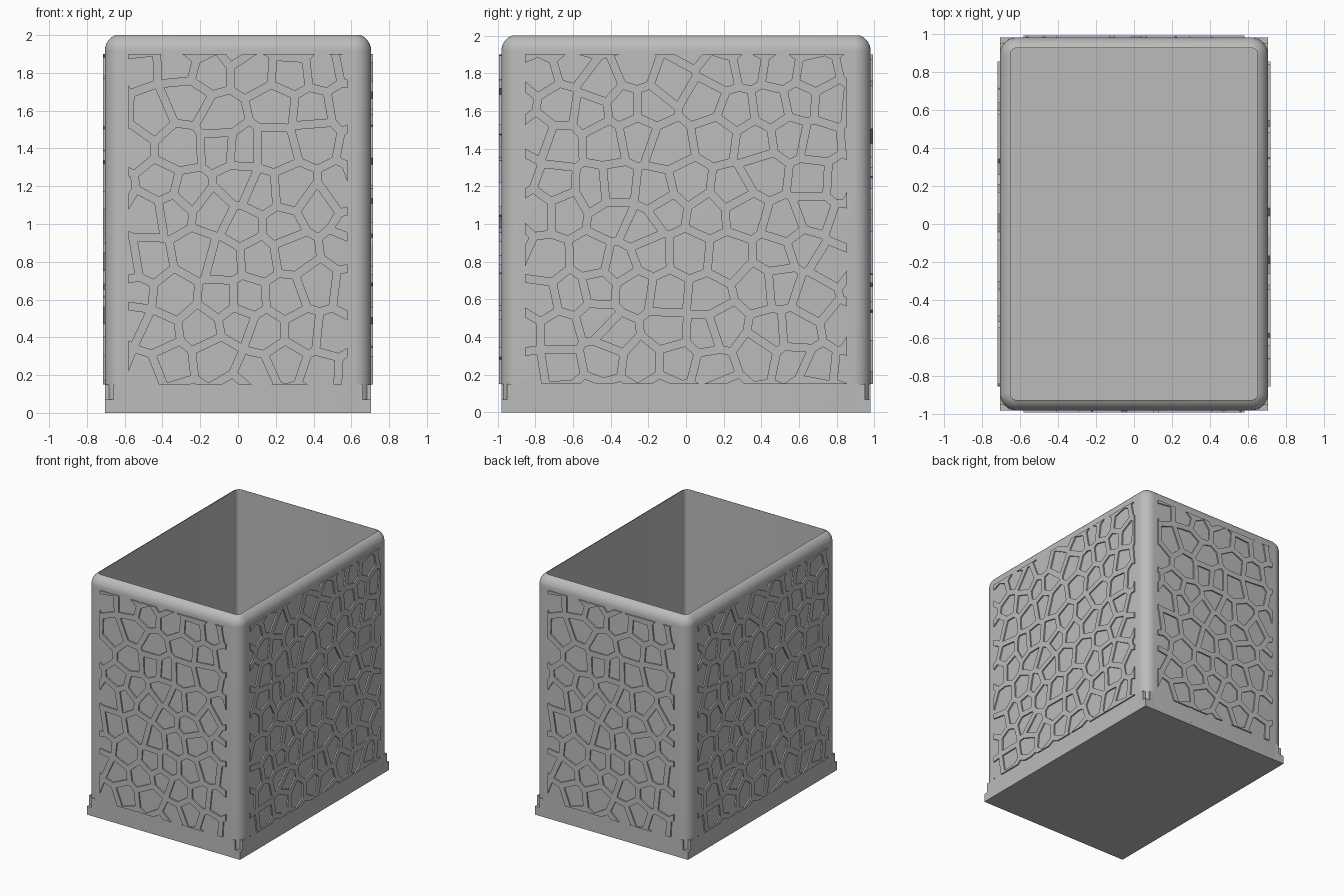
import bpy, bmesh, math, random
from mathutils import Matrix, Vector

HX, HY, H = 0.705, 0.98, 2.0      # half width, half depth, height
R, WALL = 0.09, 0.055             # corner radius, wall thickness
PLATE, SKIRT, TOP = 0.07, 0.15, 1.9
FLOOR = 0.08
RIB, RELIEF, SINK = 0.045, 0.011, 0.005
SEG = 8

cube = bpy.data.objects.get("Cube")
if cube:
    bpy.data.objects.remove(cube, do_unlink=True)

grey = bpy.data.materials.new("matte_grey")
grey.use_nodes = True
grey.diffuse_color = (0.5, 0.5, 0.5, 1)
grey.node_tree.nodes["Principled BSDF"].inputs["Base Color"].default_value = (0.5, 0.5, 0.5, 1)


def add_object(name, mesh):
    if not mesh.materials:
        mesh.materials.append(grey)
    ob = bpy.data.objects.new(name, mesh)
    bpy.context.collection.objects.link(ob)
    return ob


def to_mesh(bm, name):
    bmesh.ops.recalc_face_normals(bm, faces=bm.faces[:])
    mesh = bpy.data.meshes.new(name)
    bm.to_mesh(mesh)
    bm.free()
    return mesh


def add_box(name, size, centre):
    bm = bmesh.new()
    bmesh.ops.create_cube(bm, size=1)
    bmesh.ops.scale(bm, vec=size, verts=bm.verts)
    bmesh.ops.translate(bm, vec=centre, verts=bm.verts)
    return add_object(name, to_mesh(bm, name))


def rounded_ring(bm, inset, z):
    """Rounded rectangle of vertices, moved inwards by inset."""
    r = R - inset
    ring = []
    for quarter, (sx, sy) in enumerate([(1, 1), (-1, 1), (-1, -1), (1, -1)]):
        for i in range(SEG + 1):
            a = (quarter + i / SEG) * math.pi / 2
            ring.append(bm.verts.new((sx * (HX - R) + r * math.cos(a),
                                      sy * (HY - R) + r * math.sin(a), z)))
    return ring


# Container: outer wall, rolled rim, inner wall and floor
bm = bmesh.new()
rim_end = math.acos((R - WALL) / R)
rim_z = H - R * math.sin(rim_end)
levels = [(0, 0.02)]
for i in range(SEG + 1):
    a = rim_end * i / SEG
    levels.append((R - R * math.cos(a), rim_z + R * math.sin(a)))
levels.append((WALL, FLOOR))
rings = [rounded_ring(bm, inset, z) for inset, z in levels]
for low, high in zip(rings, rings[1:]):
    for i in range(len(low)):
        j = (i + 1) % len(low)
        bm.faces.new((low[i], low[j], high[j], high[i]))
bm.faces.new(rings[0])
bm.faces.new(rings[-1])
body = add_object("container_wall", to_mesh(bm, "container_wall"))
bpy.ops.object.select_all(action='DESELECT')
body.select_set(True)
bpy.context.view_layer.objects.active = body
bpy.ops.object.shade_smooth_by_angle(angle=math.radians(35))

# Square-cornered base plate and the low skirts flush with each wall
add_box("base_plate", (2 * HX, 2 * HY, PLATE), (0, 0, PLATE / 2))
DEPTH = 0.04
for s, fb, lr in ((-1, "front", "right"), (1, "back", "left")):
    add_box(fb + "_skirt", (1.32, DEPTH, SKIRT - 0.01),
            (0, s * (HY - DEPTH / 2), SKIRT / 2 + 0.005))
    add_box(lr + "_skirt", (DEPTH, 1.9, SKIRT - 0.01),
            (s * (HX - DEPTH / 2), 0, SKIRT / 2 + 0.005))


def clip(poly, line):
    """Keep the part of a convex polygon where n.p + c >= 0."""
    n, c = line
    out = []
    for p, q in zip(poly, poly[1:] + poly[:1]):
        dp, dq = n.dot(p) + c, n.dot(q) + c
        if dp >= 0:
            out.append(p)
        if (dp > 0 > dq) or (dp < 0 < dq):
            out.append(p.lerp(q, dp / (dp - dq)))
    return out if len(out) > 2 else []


def cell_ribs(name, half, cols, rows, seed):
    """Raised ribs along the borders of irregular cells, in a flat rectangle."""
    rng = random.Random(seed)
    du, dv = 2 * half / cols, (TOP - SKIRT) / rows
    sites = []
    for r in range(-1, rows + 1):
        for c in range(-1, cols + 1):
            shift = 0.25 if r % 2 else -0.25
            u = (c + 0.5 + shift + rng.uniform(-0.3, 0.3)) * du - half
            v = (r + 0.5 + rng.uniform(-0.32, 0.32)) * dv + SKIRT
            sites.append(Vector((u, v)))
    panel = [Vector(p) for p in ((-half, SKIRT), (half, SKIRT), (half, TOP), (-half, TOP))]
    bm = bmesh.new()
    for p in sites:
        # Lines halfway to each nearby site, measured inwards
        lines = []
        for q in sites:
            if q is not p and (q - p).length < 0.7:
                n = (p - q).normalized()
                lines.append((n, -n.dot((p + q) / 2)))
        for line in lines:
            n, c = line
            poly = clip(clip(panel, line), (-n, RIB / 2 - c))
            for other in lines:
                if poly and other is not line:
                    poly = clip(poly, (other[0] - n, other[1] - c))
            if poly:
                bm.faces.new([bm.verts.new((v.x, v.y, 0)) for v in poly])
    # Weld the pieces into one sheet and raise it
    bmesh.ops.remove_doubles(bm, verts=bm.verts[:], dist=0.0005)
    bmesh.ops.recalc_face_normals(bm, faces=bm.faces[:])
    top = bmesh.ops.extrude_face_region(bm, geom=bm.faces[:])["geom"]
    bmesh.ops.translate(bm, vec=(0, 0, RELIEF + SINK),
                        verts=[g for g in top if isinstance(g, bmesh.types.BMVert)])
    return to_mesh(bm, name)


# Rib panels: opposite walls share one pattern, turned half way round
end_ribs = cell_ribs("end_ribs", 0.58, 6, 9, 4)
side_ribs = cell_ribs("side_ribs", 0.855, 9, 9, 11)
walls = (("front", end_ribs, HY), ("left", side_ribs, HX),
         ("back", end_ribs, HY), ("right", side_ribs, HX))
for k, (side, mesh, reach) in enumerate(walls):
    panel = add_object(side + "_ribs", mesh)
    panel.matrix_world = (Matrix.Rotation(k * math.pi / 2, 4, 'Z')
                          @ Matrix.Translation((0, SINK - reach, 0))
                          @ Matrix.Rotation(math.pi / 2, 4, 'X'))
